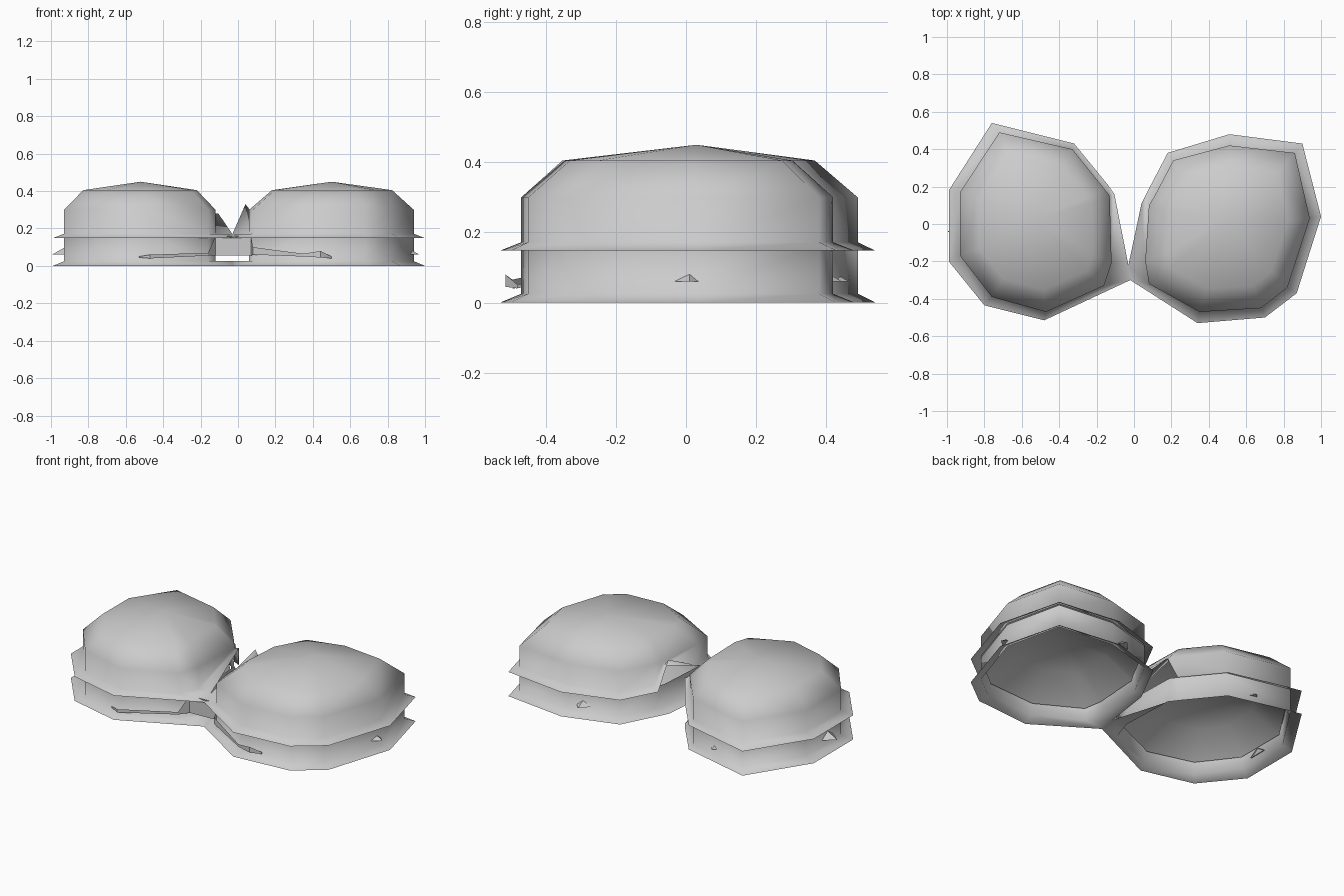
import bpy
import bmesh
from mathutils import Vector

cube = bpy.data.objects.get("Cube")
if cube:
    bpy.data.objects.remove(cube, do_unlink=True)

grey = bpy.data.materials.new("soft_grey")
grey.use_nodes = True
grey.diffuse_color = (0.6, 0.6, 0.6, 1)
grey.node_tree.nodes["Principled BSDF"].inputs["Base Color"].default_value = (0.6, 0.6, 0.6, 1)


def finish(name, bm, smooth=True):
    """Turn a bmesh into a named object."""
    mesh = bpy.data.meshes.new(name)
    for face in bm.faces:
        face.smooth = smooth
    bm.to_mesh(mesh)
    bm.free()
    mesh.materials.append(grey)
    obj = bpy.data.objects.new(name, mesh)
    bpy.context.collection.objects.link(obj)
    return obj


def ring(bm, points, heights):
    return [bm.verts.new((x, y, z)) for (x, y), z in zip(points, heights)]


def bridge(bm, low, high):
    n = len(low)
    for i in range(n):
        j = (i + 1) % n
        bm.faces.new((low[i], low[j], high[j], high[i]))


def cap(bm, loop, point):
    """Close a ring with a fan to one point."""
    peak = bm.verts.new(point)
    for i in range(len(loop)):
        bm.faces.new((loop[i], loop[(i + 1) % len(loop)], peak))


def shrink(points, centre, factor):
    return [Vector(centre).lerp(Vector(p), factor) for p in points]


def flat(points, z):
    return [z] * len(points)


# Rim edge and wall outlines; "inner" is the raised rim corner, followed by the bridge corners
pods = {
    "right": dict(
        centre=(-0.52, 0.0), peak=(-0.52, 0.03), crown=0.75, inner=4, lift=0.28,
        rim=[(-.99, .18), (-.76, .54), (-.32, .43), (-.14, .21), (-.105, .16), (-.03, -.22),
             (-.02, -.30), (-.48, -.515), (-.80, -.435), (-.99, -.20)],
        wall=[(-.93, .17), (-.72, .49), (-.33, .40), (-.16, .19), (-.13, .15), (-.12, -.21),
              (-.16, -.33), (-.47, -.47), (-.76, -.39), (-.93, -.17)]),
    "left": dict(
        centre=(0.51, -0.01), peak=(0.5, 0.03), crown=0.73, inner=5, lift=0.33,
        rim=[(1.0, .04), (.90, .43), (.51, .48), (.18, .38), (.07, .17), (.04, .11),
             (-.03, -.22), (-.02, -.30), (.34, -.53), (.70, -.50), (.87, -.37)],
        wall=[(.94, .03), (.86, .38), (.51, .42), (.21, .34), (.11, .15), (.08, .10),
              (.06, -.20), (.08, -.32), (.35, -.47), (.68, -.45), (.82, -.34)]),
}

for side, pod in pods.items():
    rim, wall, centre, inner = pod["rim"], pod["wall"], pod["centre"], pod["inner"]

    # Lower band with its flared foot
    bm = bmesh.new()
    heights = flat(rim, 0.0)
    heights[inner + 1] = 0.025
    foot = ring(bm, rim, heights)
    low = ring(bm, wall, flat(wall, 0.025))
    high = ring(bm, wall, flat(wall, 0.165))
    bridge(bm, foot, low)
    bridge(bm, low, high)
    bmesh.ops.recalc_face_normals(bm, faces=bm.faces)
    finish(side + "_lower_band", bm)

    # Upper shell: flared rim, wall, sloping shoulder and low crown
    bm = bmesh.new()
    heights = flat(rim, 0.148)
    heights[inner] = pod["lift"]
    heights[inner + 1] = 0.17
    edge = ring(bm, rim, heights)
    low = ring(bm, wall, flat(wall, 0.172))
    low[inner].co.z = 0.28
    high = ring(bm, wall, flat(wall, 0.30))
    top = ring(bm, shrink(wall, centre, pod["crown"]), flat(wall, 0.405))
    for a, b in ((edge, low), (low, high), (high, top)):
        bridge(bm, a, b)
    cap(bm, top, (*pod["peak"], 0.45))
    bmesh.ops.recalc_face_normals(bm, faces=bm.faces)
    finish(side + "_upper_shell", bm)

    # Domed lining inside the opening
    bm = bmesh.new()
    outer = ring(bm, shrink(wall, centre, 0.96), flat(wall, 0.09))
    middle = ring(bm, shrink(wall, centre, 0.6), flat(wall, 0.21))
    bridge(bm, outer, middle)
    cap(bm, middle, (*centre, 0.25))
    bmesh.ops.recalc_face_normals(bm, faces=bm.faces)
    finish(side + "_lining", bm)

# Front strap between the pods: x, y, bottom and top
strap = [(-.53, -.465, .045, .05), (-.47, -.495, .04, .06), (-.16, -.35, .055, .07),
         (-.12, -.295, .055, .16), (.07, -.285, .055, .16), (.08, -.345, .06, .10),
         (.35, -.495, .05, .065), (.44, -.515, .045, .08), (.50, -.48, .04, .05)]
bm = bmesh.new()
columns = [(bm.verts.new((x, y, a)), bm.verts.new((x, y, b))) for x, y, a, b in strap]
for (a, b), (c, d) in zip(columns, columns[1:]):
    bm.faces.new((a, c, d, b))
finish("front_strap", bm, False)

# Small points of lining showing through the walls
tips = {"right_side_tip": ((-.995, -.04), (1, 0)), "left_side_tip": ((.97, .01), (-1, 0)),
        "right_back_tip": ((-.50, .465), (0, -1)), "left_back_tip": ((.42, .445), (0, -1))}
for name, (tip, inward) in tips.items():
    bm = bmesh.new()
    across = Vector((inward[1], inward[0], 0)) * 0.06
    point = bm.verts.new((*tip, 0.06))
    root = Vector((*tip, 0.06)) + Vector((*inward, 0)) * 0.07
    sides = [bm.verts.new(root + across), bm.verts.new(root + Vector((0, 0, 0.04))),
             bm.verts.new(root - across)]
    for i in range(3):
        bm.faces.new((point, sides[i], sides[(i + 1) % 3]))
    bmesh.ops.recalc_face_normals(bm, faces=bm.faces)
    finish(name, bm, False)
